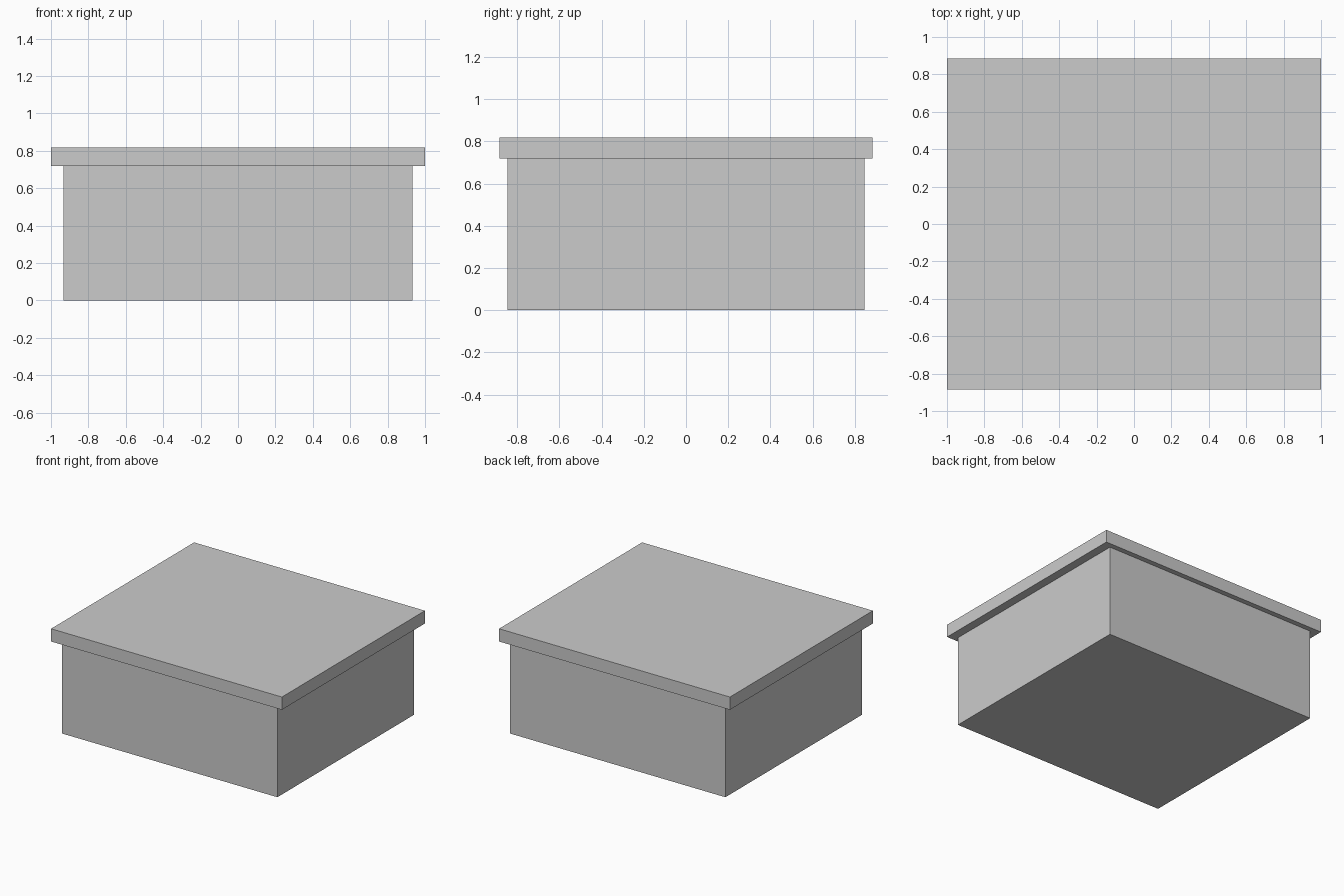
import bpy

if "Cube" in bpy.data.objects:
    bpy.data.objects.remove(bpy.data.objects["Cube"])


def box(name, size_x, size_y, z_low, z_high):
    """Add a centred box spanning z_low to z_high."""
    bpy.ops.mesh.primitive_cube_add(size=1, location=(0, 0, (z_low + z_high) / 2))
    obj = bpy.context.object
    obj.name = name
    obj.scale = (size_x, size_y, z_high - z_low)
    bpy.ops.object.transform_apply(location=False, rotation=False, scale=True)
    return obj


# Box body
box("box_body", 1.866, 1.69, 0, 0.718)

# Overhanging lid
box("lid", 2.0, 1.77, 0.718, 0.818)
